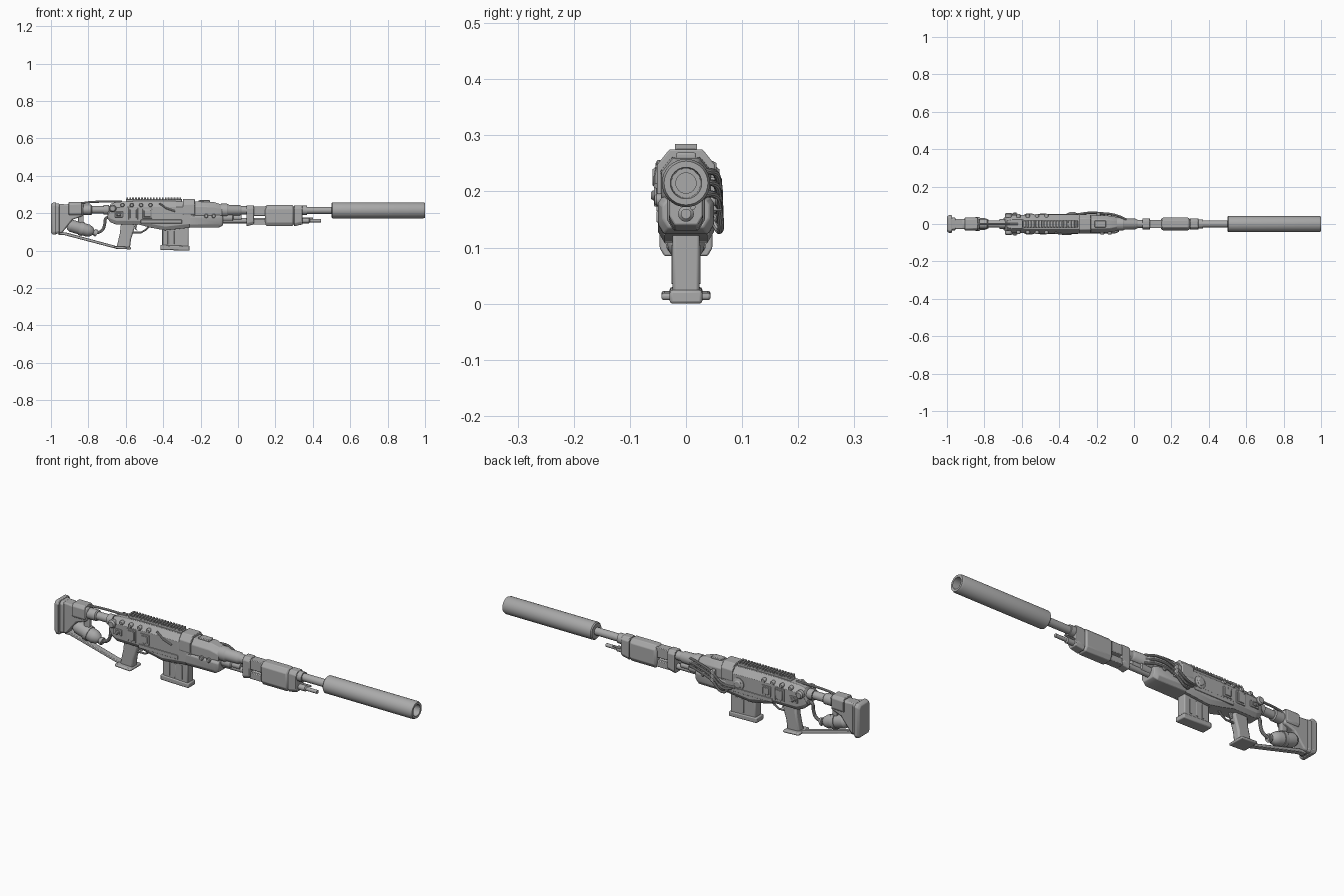
import bpy
import bmesh
from math import cos, sin, pi
from mathutils import Matrix, Vector

default_cube = bpy.data.objects.get("Cube")
if default_cube:
    bpy.data.objects.remove(default_cube)

gunmetal = bpy.data.materials.new("gunmetal_grey")
gunmetal.use_nodes = True
gunmetal.diffuse_color = (.4, .4, .4, 1)
gunmetal.node_tree.nodes["Principled BSDF"].inputs["Base Color"].default_value = (.4, .4, .4, 1)


def select_only(obj):
    bpy.ops.object.select_all(action='DESELECT')
    obj.select_set(True)
    bpy.context.view_layer.objects.active = obj


def finish(name, bm, bevel=0, mirror=False):
    """Turn a bmesh into a shaded object with optional bevel and y mirror."""
    bmesh.ops.recalc_face_normals(bm, faces=bm.faces)
    mesh = bpy.data.meshes.new(name)
    bm.to_mesh(mesh)
    bm.free()
    obj = bpy.data.objects.new(name, mesh)
    bpy.context.collection.objects.link(obj)
    mesh.materials.append(gunmetal)
    select_only(obj)
    bpy.ops.object.shade_smooth_by_angle()
    if bevel:
        modifier = obj.modifiers.new("Bevel", 'BEVEL')
        modifier.width = bevel
        modifier.segments = 2
    if mirror:
        modifier = obj.modifiers.new("Mirror", 'MIRROR')
        modifier.use_axis = (False, True, False)
    return obj


def skin(bm, rings, closed=False):
    """Bridge equal rings of points with quads, capping or closing the ends."""
    loops = [[bm.verts.new(point) for point in ring] for ring in rings]
    pairs = list(zip(loops, loops[1:]))
    if closed:
        pairs.append((loops[-1], loops[0]))
    else:
        bm.faces.new(loops[0])
        bm.faces.new(loops[-1])
    count = len(loops[0])
    for a, b in pairs:
        for i in range(count):
            j = (i + 1) % count
            bm.faces.new((a[i], a[j], b[j], b[i]))


def box(name, x, y, z, bevel=.003, mirror=False):
    bm = bmesh.new()
    skin(bm, [[(px, y[0], z[0]), (px, y[1], z[0]), (px, y[1], z[1]), (px, y[0], z[1])] for px in x])
    return finish(name, bm, bevel, mirror)


def plate(name, outline, half_width, bevel=.003):
    """Side profile of (x, z) points extruded across the width."""
    bm = bmesh.new()
    skin(bm, [[(x, y, z) for x, z in outline] for y in (-half_width, half_width)])
    return finish(name, bm, bevel)


def loft(name, stations, shoulder, keel, bevel=.003):
    """Chamfered section along x; stations hold x, bottom, top, half width."""
    bm = bmesh.new()
    rings = []
    for x, low, high, half in stations:
        side = [(half - keel * .6, low), (half, low + keel), (half, high - shoulder), (half - shoulder * .8, high)]
        rings.append([(x, y, z) for y, z in side] + [(x, -y, z) for y, z in reversed(side)])
    skin(bm, rings)
    return finish(name, bm, bevel)


def lathe(name, profile, z, y=0, sides=32, closed=False):
    """Turned part along x; profile holds x, radius."""
    bm = bmesh.new()
    turns = [2 * pi * i / sides for i in range(sides)]
    skin(bm, [[(x, y + r * cos(t), z + r * sin(t)) for t in turns] for x, r in profile], closed)
    return finish(name, bm)


def knob(name, x, z, y, radius, depth, mirror=True):
    """Round stud pointing out sideways."""
    bm = bmesh.new()
    turns = [2 * pi * i / 16 for i in range(16)]
    skin(bm, [[(x + r * cos(t), y + d, z + r * sin(t)) for t in turns]
              for d, r in ((0, radius), (depth * .7, radius), (depth, radius * .7))])
    return finish(name, bm, 0, mirror)


def pipe(name, points, radius, smooth=True):
    curve = bpy.data.curves.new(name, 'CURVE')
    curve.dimensions = '3D'
    curve.bevel_depth = radius
    curve.bevel_resolution = 3
    curve.use_fill_caps = True
    spline = curve.splines.new('BEZIER' if smooth else 'POLY')
    knots = spline.bezier_points if smooth else spline.points
    knots.add(len(points) - 1)
    for knot, point in zip(knots, points):
        if smooth:
            knot.co = point
            knot.handle_left_type = knot.handle_right_type = 'AUTO'
        else:
            knot.co = (*point, 1)
    obj = bpy.data.objects.new(name, curve)
    bpy.context.collection.objects.link(obj)
    curve.materials.append(gunmetal)
    select_only(obj)
    bpy.ops.object.convert(target='MESH')
    bpy.ops.object.shade_smooth_by_angle()


# Suppressor with an open bore, and the barrel
bore = .215
lathe("suppressor", [(.5, .018), (.5, .038), (.505, .043), (.99, .043), (1, .039), (1, .028), (.9, .026), (.9, .018)],
      bore, closed=True)
lathe("barrel", [(-.1, .019), (.92, .019)], bore)
lathe("barrel_collar", [(-.09, .036), (-.06, .036), (-.05, .03), (.01, .028), (.02, .022), (.05, .022)], bore)

# Handguard, clamps and lower gas tube
low_tube = .16
loft("handguard", [(.145, .14, .235, .026), (.155, .13, .243, .034), (.29, .13, .243, .034), (.3, .14, .235, .026)],
     .02, .02)
for name, start, end in (("rear_clamp", .045, .085), ("front_clamp", .3, .345)):
    loft(name, [(start, .13, .242, .03), (end, .14, .242, .03)], .016, .016)
box("handguard_bridge", (.08, .16), (-.022, .022), (.185, .236))
box("handguard_underside", (.08, .16), (-.022, .022), (.138, .17))
lathe("front_ring", [(.34, .025), (.37, .025)], bore)
lathe("gas_tube", [(-.09, .014), (.38, .014), (.385, .009), (.445, .009)], low_tube)
lathe("gas_tube_collar", [(-.08, .022), (-.03, .022), (-.025, .016), (.02, .016)], .175)
lathe("side_prong", [(.33, .005), (.4, .005)], .172, y=.012, sides=12)

# Receiver body, front housing and top rail
loft("receiver", [(-.698, .17, .215, .032), (-.68, .15, .25, .042), (-.65, .139, .26, .048), (-.53, .139, .265, .05),
                  (-.47, .123, .265, .05), (-.39, .108, .265, .05), (-.26, .122, .262, .05), (-.23, .13, .258, .046)],
     .03, .02)
loft("front_housing", [(-.24, .18, .262, .046), (-.13, .18, .26, .044), (-.085, .18, .245, .036)], .026, .01)
loft("lower_housing", [(-.26, .122, .19, .05), (-.1, .124, .19, .05), (-.08, .135, .185, .042)], .01, .018)
loft("ejection_block", [(-.295, .19, .275, .052), (-.23, .19, .275, .052)], .028, .006)
box("rail_base", (-.6, -.3), (-.018, .018), (.26, .276))
for i in range(19):
    start = -.597 + i * .0158
    box("rail_tooth", (start, start + .009), (-.02, .02), (.274, .285), .001)
box("housing_top_plate", (-.21, -.15), (-.018, .018), (.255, .269))

# Side panels, studs and ridges on both flanks
for name, start, end, low, high in (("rear_switch", -.66, -.615, .178, .208), ("tall_panel", -.585, -.535, .165, .228),
                                    ("square_panel", -.51, -.46, .172, .222)):
    box(name, (start, end), (.045, .053), (low, high), .002, True)
    box(name + "_cover", (start + .008, end - .008), (.05, .057), (low + .008, high - .008), .002, True)
for i in range(4):
    knob("rail_stud", -.618 + i * .05, .243, .036, .011, .018)
for x in (-.17, -.13):
    knob("housing_bolt", x, .185, .044, .011, .012)
knob("rear_pivot", -.67, .225, .035, .02, .025)
knob("switch_button", -.637, .193, .05, .009, .012)
pipe("charging_bar", [(-.42, -.048, .252), (-.38, -.053, .225), (-.335, -.053, .21)], .005, False)
box("side_skirt", (-.52, -.3), (.046, .053), (.145, .165), .002, True)

# Round port and hoses on the far flank
knob("port_ring", -.33, .19, .045, .03, .014, False)
knob("port_cap", -.33, .19, .05, .02, .014, False)
for i in range(3):
    drop = i * .02
    pipe("side_hose", [(-.31 + drop, .05, .165 - drop / 2), (-.25, .059, .17 - drop), (-.18, .058, .215 - drop),
                       (-.1, .048, .235 - drop), (-.04, .024, .232 - drop)], .006)
box("hose_clip", (-.2, -.18), (.04, .064), (.165, .225))

# Magazine with a wider floor plate
plate("magazine", [(-.405, .02), (-.265, .015), (-.265, .14), (-.405, .14)], .024, .005)
plate("magazine_floor", [(-.415, .003), (-.258, 0), (-.258, .024), (-.415, .03)], .029, .005)
for x in (-.37, -.335, -.3):
    box("magazine_rib", (x - .006, x + .006), (.022, .026), (.035, .105), .001, True)

# Pistol grip, trigger and guard
plate("pistol_grip", [(-.65, .012), (-.578, .01), (-.572, .06), (-.55, .13), (-.56, .15), (-.625, .15), (-.632, .09)],
      .02, .008)
plate("grip_foot", [(-.66, .01), (-.572, .006), (-.572, .019), (-.66, .023)], .044, .005)
plate("trigger", [(-.552, .14), (-.538, .14), (-.545, .118), (-.535, .104), (-.55, .112)], .006, .001)
pipe("trigger_guard", [(-.57, 0, .096), (-.52, 0, .096), (-.495, 0, .11), (-.475, 0, .13)], .005, False)

# Stock, butt pad, buffer tube and upper rods
plate("stock_body", [(-.965, .09), (-.94, .095), (-.885, .165), (-.83, .185), (-.825, .25), (-.85, .256), (-.9, .256),
                     (-.91, .246), (-.965, .25)], .028, .007)
loft("stock_cheek", [(-.905, .19, .26, .036), (-.835, .19, .26, .034)], .014, .01)
loft("butt_mount", [(-.98, .088, .253, .036), (-.955, .092, .25, .034)], .012, .012)
loft("butt_pad", [(-1, .094, .248, .04), (-.99, .085, .256, .047), (-.972, .085, .256, .047)], .014, .014)
lathe("buffer_tube", [(-.84, .02), (-.68, .02)], .218)
lathe("buffer_collar", [(-.83, .027), (-.785, .027), (-.78, .022)], .218)
lathe("receiver_collar", [(-.72, .026), (-.69, .026)], .218)
pipe("upper_rod", [(-.85, 0, .25), (-.8, 0, .258), (-.62, 0, .262)], .006)
plate("lower_strut", [(-.96, .083), (-.93, .083), (-.66, .012), (-.6, .008), (-.6, .02), (-.65, .024), (-.92, .097),
                      (-.96, .1)], .014, .003)

# Tilted gas canister with bands and feed hose
tilt = Matrix.Translation((-.835, 0, .116)) @ Matrix.Rotation(.28, 4, 'Y')
canister_parts = [
    lathe("canister", [(-.082, .012), (-.075, .024), (-.06, .033), (.035, .033), (.055, .025), (.065, .014),
                       (.085, .014)], 0),
    lathe("canister_band", [(-.012, .037), (.008, .037)], 0),
    lathe("canister_valve", [(.07, .019), (.082, .019)], 0),
]
for part in canister_parts:
    part.matrix_world = tilt
end = tilt @ Vector((.083, 0, 0))
pipe("feed_hose", [end, (-.725, 0, .11), (-.712, 0, .145), (-.708, 0, .17), (-.68, 0, .183)], .008)
box("canister_bracket", (-.855, -.825), (-.012, .012), (.13, .2))
